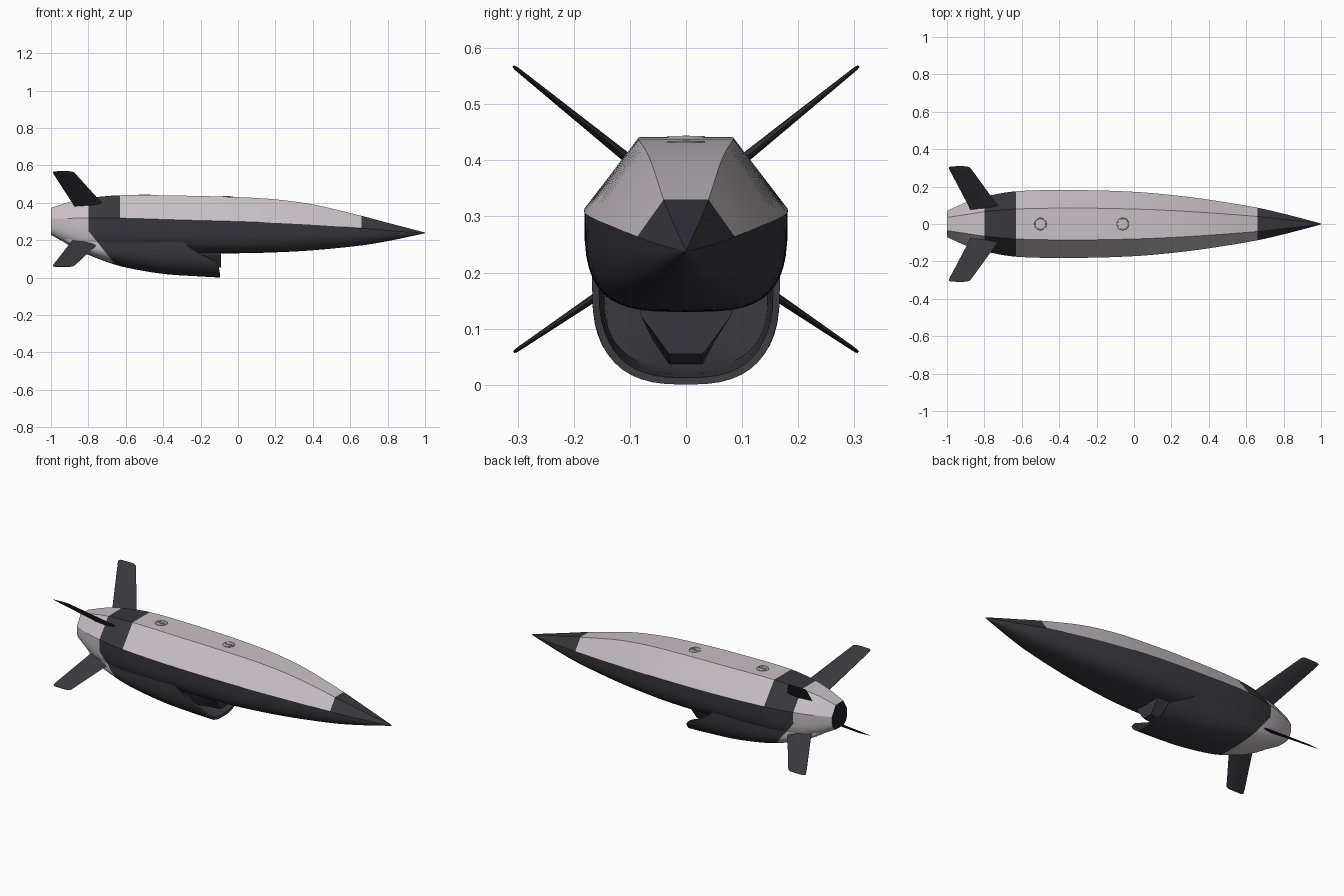
import bpy, bmesh, math
from mathutils import Vector

if "Cube" in bpy.data.objects:
    bpy.data.objects.remove(bpy.data.objects["Cube"])


def material(name, rgb):
    m = bpy.data.materials.new(name)
    m.diffuse_color = (*rgb, 1)
    m.use_nodes = True
    m.node_tree.nodes["Principled BSDF"].inputs["Base Color"].default_value = m.diffuse_color
    return m


LIGHT = material("light grey", (0.58, 0.53, 0.56))
DARK = material("charcoal", (0.040, 0.039, 0.047))
BLACK = material("nozzle black", (0.015, 0.015, 0.018))


def finish(bm, name, mats, angle=24):
    bmesh.ops.recalc_face_normals(bm, faces=bm.faces)
    me = bpy.data.meshes.new(name)
    bm.to_mesh(me)
    bm.free()
    for m in mats:
        me.materials.append(m)
    ob = bpy.data.objects.new(name, me)
    bpy.context.collection.objects.link(ob)
    bpy.ops.object.select_all(action='DESELECT')
    ob.select_set(True)
    bpy.context.view_layer.objects.active = ob
    bpy.ops.object.shade_smooth_by_angle(angle=math.radians(angle))
    return ob


def sample(table, x):
    """Smooth interpolation of station rows (x first) at x."""
    x = min(max(x, table[0][0]), table[-1][0])
    n = len(table)
    i = max(k for k in range(n - 1) if table[k][0] <= x)
    a, b = table[i], table[i + 1]
    h = b[0] - a[0]
    t = (x - a[0]) / h

    def slope(k, c):
        p, q = table[max(k - 1, 0)], table[min(k + 1, n - 1)]
        return (q[c] - p[c]) / (q[0] - p[0])
    return [(2*t**3 - 3*t*t + 1) * a[c] + (t**3 - 2*t*t + t) * h * slope(i, c)
            + (3*t*t - 2*t**3) * b[c] + (t**3 - t*t) * h * slope(i + 1, c)
            for c in range(1, len(a))]


def arc(w, zc, zb, n, steps):
    """Rounded underside from +w round to -w."""
    pts = []
    for k in range(steps + 1):
        t = math.pi * k / steps
        c, s = math.cos(t), abs(math.sin(t))
        s = 0 if k in (0, steps) else s
        pts.append((math.copysign(abs(c) ** (2 / n), c) * w, zc - (zc - zb) * s ** (2 / n)))
    return pts


def skin(bm, rows, closed):
    vs = [[bm.verts.new(p) for p in r] for r in rows]
    m = len(vs[0])
    for a, b in zip(vs, vs[1:]):
        for k in range(m if closed else m - 1):
            j = (k + 1) % m
            bm.faces.new((a[k], a[j], b[j], b[k]))
    return vs


def cut(bm, co, no):
    bmesh.ops.bisect_plane(bm, geom=bm.verts[:] + bm.edges[:] + bm.faces[:],
                           dist=1e-5, plane_co=co, plane_no=no)


TAIL_CO, TAIL_NO = Vector((-0.8, 0, 0.25)), Vector((1, 0, 0.8))


def in_tail(c):
    return c.x < -0.8 or (c - TAIL_CO).dot(TAIL_NO) < 0


# Hull stations: x, half width, top z, flat top half width, chine z, bottom z
HULL = [(-1, .07, .372, .035, .315, .228), (-.9, .115, .405, .05, .317, .175),
        (-.8, .146, .425, .065, .318, .14), (-.63, .175, .44, .08, .318, .13),
        (-.3, .181, .438, .085, .308, .13), (0, .172, .43, .08, .30, .13),
        (.2, .155, .418, .072, .292, .135), (.4, .13, .391, .06, .282, .146),
        (.66, .087, .33, .04, .264, .172), (.8, .055, .293, .025, .252, .195),
        (.92, .024, .262, .011, .243, .22), (1, .002, .241, .001, .239, .237)]

bm = bmesh.new()
rows = []
for i in range(61):
    x = -1 + i / 30
    w, zt, wt, zc, zb = sample(HULL, x)
    n = 3.4 - 1.0 * max(0, x)
    ring = [(-wt, zt), (wt, zt)] + arc(w, zc, zb, n, 24)
    rows.append([(x, y, z) for y, z in ring])
vs = skin(bm, rows, True)
bm.faces.new(vs[0])
bm.faces.new(vs[-1])
for x in (-.8, -.63, .66):
    cut(bm, (x, 0, 0), (1, 0, 0))
cut(bm, TAIL_CO, TAIL_NO)
for f in bm.faces:
    c = f.calc_center_median()
    upper = c.z > sample(HULL, c.x)[3] + 1e-4
    if c.x < -0.9999:
        f.material_index = 2
    elif c.x < -.8 or (not upper and in_tail(c)) or (upper and -.63 < c.x < .66):
        f.material_index = 0
    else:
        f.material_index = 1
finish(bm, "hull", [LIGHT, DARK, BLACK])

# Intake scoop under the hull: x, half width, bottom z
SCOOP = [(-.98, .05, .225), (-.9, .095, .17), (-.8, .13, .122), (-.7, .15, .083),
         (-.6, .16, .054), (-.4, .166, .02), (-.2, .167, .006), (-.09, .164, .0)]
LIP = [(0, -.095), (.04, -.1), (.08, -.115), (.11, -.17), (.14, -.23), (.2, -.30)]


def lip_x(z):
    return sample(LIP, z)[0]


def scoop_row(s, inset=0, push=0):
    row = []
    shape = [(.164, .2)] + arc(.164, .17, 0, 2.7, 24) + [(-.164, .2)]
    for k, (y0, z0) in enumerate(shape):
        xf = lip_x(z0)
        x = xf + s * (-.98 - xf) - push
        w, zb = sample(SCOOP, x)
        zc = max(.17, zb + .03)
        y = y0 / .164 * (w - inset)
        z = zc + .03 if z0 > .18 else zc - (zc - zb - inset) * (.17 - z0) / .17
        row.append((x, y, z))
    return row


bm = bmesh.new()
rows = [scoop_row(0, .02, .16), scoop_row(0, .016, .05), scoop_row(0, .012, .005)]
rows += [scoop_row(s / 28) for s in range(29)]
vs = skin(bm, rows, False)
bm.faces.new(vs[0])
cut(bm, TAIL_CO, TAIL_NO)
for f in bm.faces:
    f.material_index = 0 if in_tail(f.calc_center_median()) else 1
finish(bm, "intake_scoop", [LIGHT, DARK], 35)

# Wedge joining hull belly to the middle of the intake
bm = bmesh.new()
rows = [[(x, -.085, .15), (x, -.08, .122), (x, -.03, zl), (x, .03, zl), (x, .08, .122), (x, .085, .15)]
        for x, zl in ((-.09, .055), (-.2, .045), (-.38, .02))]
vs = skin(bm, rows, True)
bm.faces.new(vs[0])
bm.faces.new(vs[-1])
finish(bm, "intake_wedge", [DARK])


# Four swept tail fins
def fin(name, root, tip, side):
    bm = bmesh.new()
    a, b = Vector((0, side * root[0], root[1])), Vector((0, side * tip[0], tip[1]))
    normal = (b - a).cross(Vector((1, 0, 0))).normalized()
    rows = []
    for t, le, te, th in ((0, -.70, -.865, .010), (.92, -.866, -.985, .004),
                          (.98, -.878, -.99, .0035), (1, -.895, -.978, .002)):
        p = a.lerp(b, t)
        ring = []
        for u, v in ((0, 0), (.15, .7), (.45, 1), (1, .15), (1, -.15), (.45, -1), (.15, -.7)):
            ring.append(p + Vector((le + (te - le) * u, 0, 0)) + normal * th * v)
        rows.append(ring)
    vs = skin(bm, rows, True)
    bm.faces.new(vs[0])
    bm.faces.new(vs[-1])
    finish(bm, name, [DARK], 30)


for side, label in ((1, "left"), (-1, "right")):
    fin("upper_fin_" + label, (.06, .368), (.308, .568), side)
    fin("lower_fin_" + label, (.06, .225), (.307, .058), side)

# Two round lifting lugs on the spine
for i, x in enumerate((-.5, -.06)):
    zt = sample(HULL, x)[1]
    bpy.ops.mesh.primitive_torus_add(location=(x, 0, zt), major_radius=.031, minor_radius=.003,
                                     major_segments=28, minor_segments=6)
    bpy.context.object.name = f"lug_ring_{i + 1}"
    bpy.context.object.data.materials.append(LIGHT)
    bpy.ops.mesh.primitive_cube_add(size=1, location=(x, 0, zt))
    bar = bpy.context.object
    bar.name = f"lug_bar_{i + 1}"
    bar.scale = (.04, .012, .007)
    bar.data.materials.append(LIGHT)
